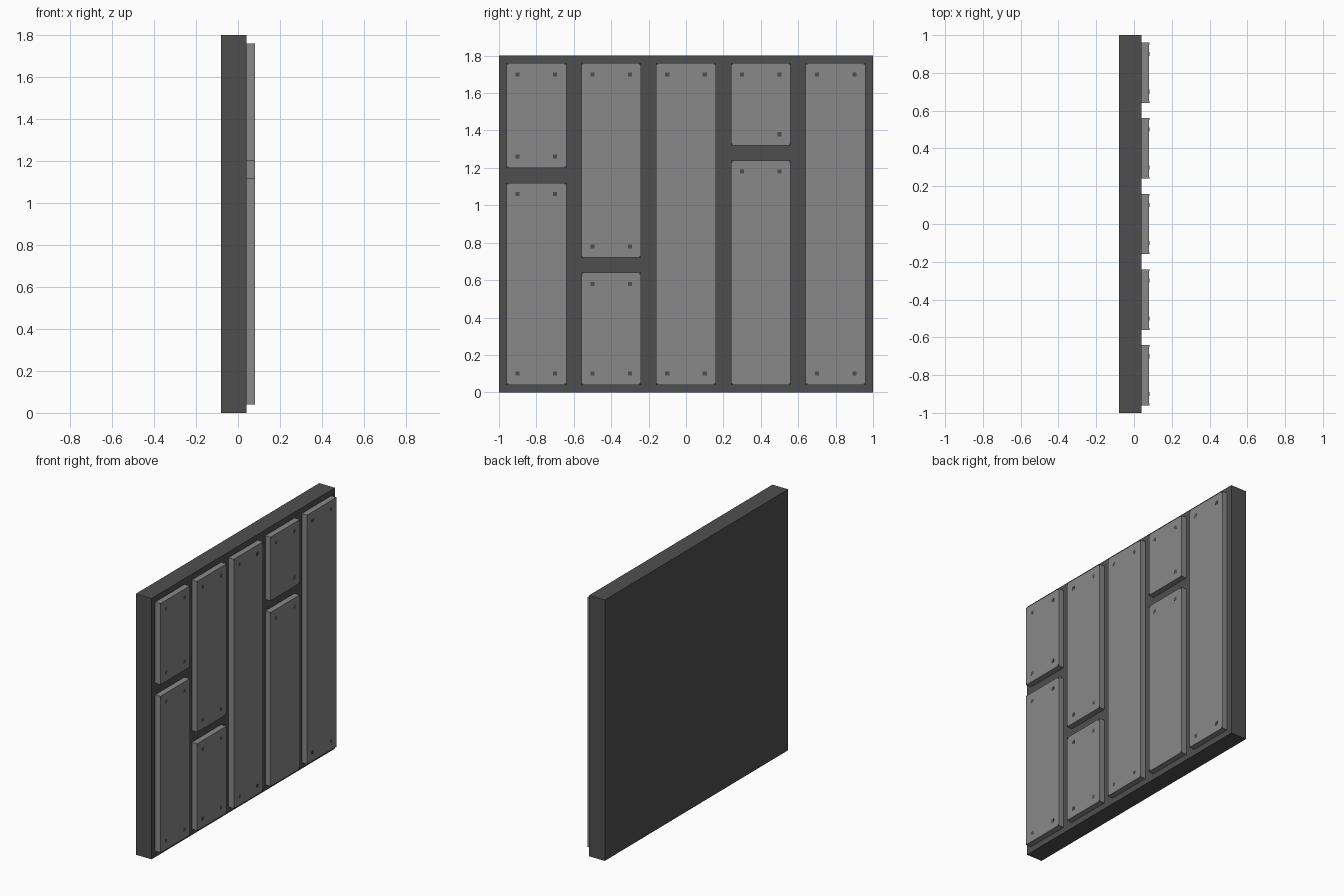
import bpy, bmesh

if "Cube" in bpy.data.objects:
    bpy.data.objects.remove(bpy.data.objects["Cube"])


def material(name, v):
    m = bpy.data.materials.new(name)
    m.diffuse_color = (v, v, v, 1)
    m.use_nodes = True
    m.node_tree.nodes["Principled BSDF"].inputs["Base Color"].default_value = m.diffuse_color
    return m


light_grey = material("light_grey", 0.246)
dark_grey = material("dark_grey", 0.078)


def boxes(name, mat, spans):
    """One object from boxes given as (x0, x1, y0, y1, z0, z1)."""
    bm = bmesh.new()
    for x0, x1, y0, y1, z0, z1 in spans:
        vs = bmesh.ops.create_cube(bm, size=1)["verts"]
        for v in vs:
            v.co.x = x1 if v.co.x > 0 else x0
            v.co.y = y1 if v.co.y > 0 else y0
            v.co.z = z1 if v.co.z > 0 else z0
    me = bpy.data.meshes.new(name)
    bm.to_mesh(me)
    bm.free()
    me.materials.append(mat)
    ob = bpy.data.objects.new(name, me)
    bpy.context.collection.objects.link(ob)
    return ob


# Backing slab
boxes("backing_panel", dark_grey, [(-0.08, 0.04, -1, 1, 0, 1.8)])

# Planks: centre y, bottom, top, nail rows
planks = [
    (-0.8, 1.20, 1.76, (1.70, 1.26)), (-0.8, 0.04, 1.12, (1.06, 0.10)),
    (-0.4, 0.72, 1.76, (1.70, 0.78)), (-0.4, 0.04, 0.64, (0.58, 0.10)),
    (0.0, 0.04, 1.76, (1.70, 0.10)),
    (0.4, 1.32, 1.76, (1.70, 1.38)), (0.4, 0.04, 1.24, (1.18,)),
    (0.8, 0.04, 1.76, (1.70, 0.10)),
]
FACE = 0.08
nails, corners = [], []
for i, (y, z0, z1, rows) in enumerate(planks):
    boxes(f"plank_{i + 1}", light_grey, [(0.04, FACE, y - 0.16, y + 0.16, z0, z1)])
    for s in (-1, 1):
        for z in rows:
            if (z, s) == (1.38, -1):  # one missing nail
                continue
            c = y + s * 0.1
            nails.append((FACE - 0.001, FACE + 0.001, c - 0.011, c + 0.011, z - 0.011, z + 0.011))
        # Dark worn corners
        e = y + s * 0.16
        for a, b in ((z0, z0 + 0.01), (z1 - 0.01, z1)):
            corners.append((FACE - 0.001, FACE + 0.001, min(e, e - s * 0.01), max(e, e - s * 0.01), a, b))

boxes("nail_heads", dark_grey, nails)
boxes("worn_corners", dark_grey, corners)
